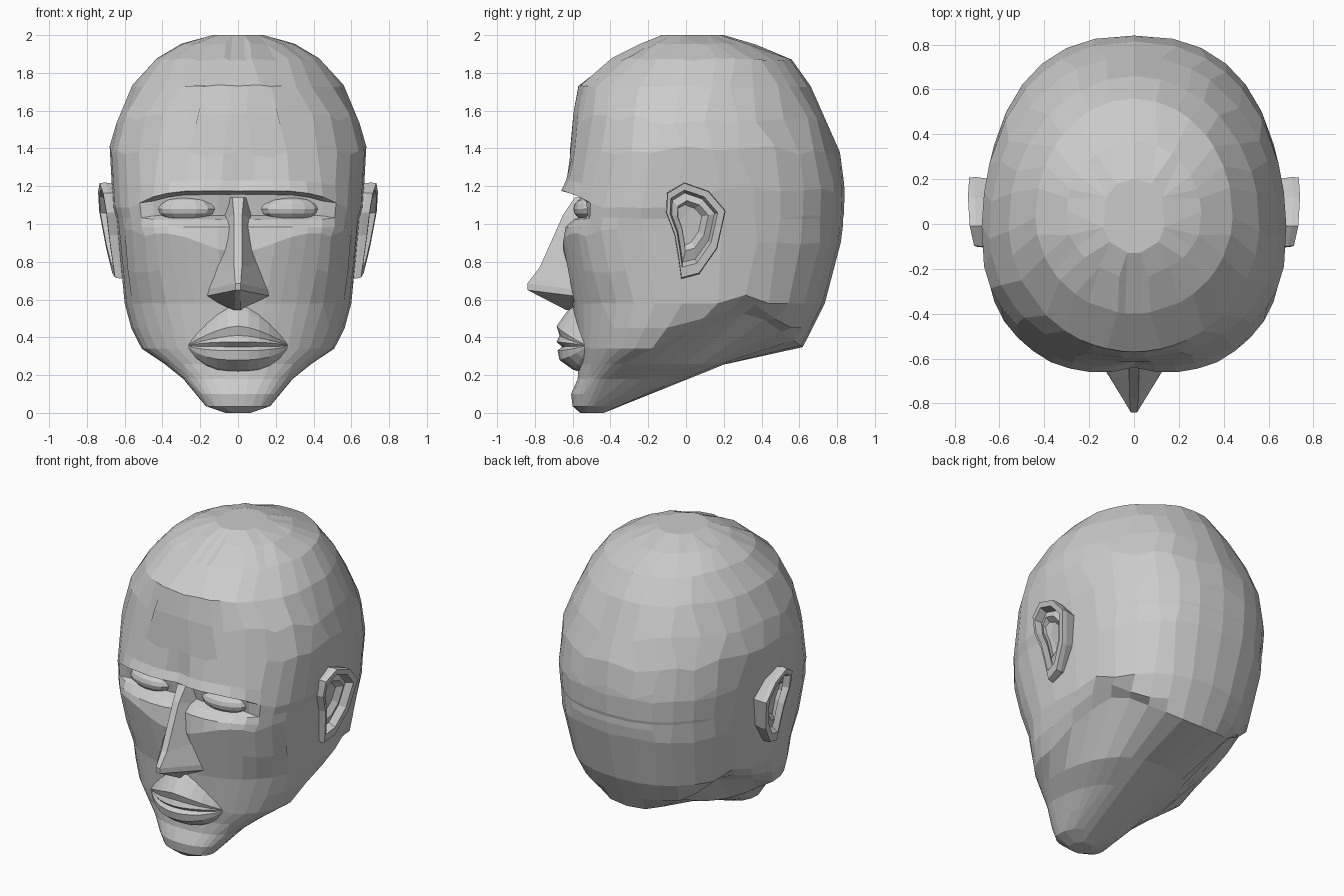
import bpy, bmesh, random
from math import sin, cos, pi, exp

random.seed(7)


def loft(name, rings):
    """Closed skin over equal-length loops of points, capped at both ends."""
    bm = bmesh.new()
    vs = [[bm.verts.new(p) for p in ring] for ring in rings]
    n = len(vs[0])
    for a, b in zip(vs, vs[1:]):
        for i in range(n):
            j = (i + 1) % n
            bm.faces.new((a[i], a[j], b[j], b[i]))
    bm.faces.new(vs[0])
    bm.faces.new(vs[-1])
    bmesh.ops.remove_doubles(bm, verts=bm.verts, dist=0.0005)
    bmesh.ops.recalc_face_normals(bm, faces=bm.faces)
    me = bpy.data.meshes.new(name)
    bm.to_mesh(me)
    bm.free()
    ob = bpy.data.objects.new(name, me)
    bpy.context.collection.objects.link(ob)
    return ob


def lerp_path(path, v):
    for (a, fa), (b, fb) in zip(path, path[1:]):
        if a <= v <= b:
            return fa + (fb - fa) * (v - a) / (b - a)
    return -1


# Skull and jaw: z, front y, widest y, back y, half width, front roundness
ROWS = [
    (0.00, -0.56, -0.51, -0.43, 0.07, 0.9),
    (0.035, -0.60, -0.50, -0.34, 0.17, 0.9),
    (0.10, -0.61, -0.45, -0.19, 0.225, 0.9),
    (0.18, -0.575, -0.42, 0.00, 0.29, 0.9),
    (0.26, -0.57, -0.33, 0.22, 0.39, 0.9),
    (0.34, -0.58, -0.18, 0.62, 0.51, 0.9),
    (0.45, -0.59, -0.10, 0.67, 0.565, 0.9),
    (0.58, -0.60, -0.02, 0.735, 0.60, 0.86),
    (0.76, -0.635, -0.03, 0.78, 0.62, 0.77),
    (0.90, -0.66, -0.05, 0.82, 0.635, 0.71),
    (0.985, -0.645, -0.05, 0.83, 0.64, 0.70),
    (1.025, -0.60, -0.05, 0.83, 0.643, 0.71),
    (1.045, -0.55, -0.05, 0.835, 0.647, 0.72),
    (1.155, -0.57, -0.05, 0.84, 0.66, 0.74),
    (1.175, -0.67, -0.05, 0.84, 0.663, 0.75),
    (1.23, -0.645, -0.05, 0.835, 0.668, 0.80),
    (1.38, -0.615, -0.06, 0.815, 0.68, 0.88),
    (1.55, -0.60, -0.04, 0.75, 0.645, 0.96),
    (1.73, -0.57, 0.00, 0.66, 0.56, 1.0),
    (1.87, -0.40, 0.04, 0.56, 0.44, 1.0),
    (1.95, -0.24, 0.04, 0.37, 0.30, 1.0),
    (2.00, -0.13, 0.04, 0.20, 0.14, 1.0),
]
# jaw edge rising toward the back (y, z)
JAW = [(-0.45, 0.18), (-0.08, 0.40), (0.35, 0.54), (0.63, 0.34)]
# roundness of the back by height
BACK = [(0.0, 0.85), (0.6, 0.85), (0.9, 0.8), (1.2, 0.82), (1.65, 1.0), (2.0, 1.0)]
NF, NB = 10, 8
rings = []
for z, yf, ym, yb, w, pf in ROWS:
    half = []
    for i in range(NF + NB + 1):
        t = pi / 2 * (i / NF) ** 1.3 if i <= NF else pi / 2 * (1 + (i - NF) / NB)
        inner = 0 < i < NF + NB
        dz = 0
        # uneven facets
        if 1.3 < z < 1.98 and inner:
            t += random.uniform(-0.06, 0.06) * min(1, i / 4)
            dz = random.uniform(-0.035, 0.035) if z < 1.7 else random.uniform(-0.008, 0.008)
        elif 0.7 < z < 0.95 and i > 5 and inner:
            t += random.uniform(-0.05, 0.05)
            dz = random.uniform(-0.02, 0.02)
        front = t <= pi / 2
        p = pf if front else lerp_path(BACK, z)
        c = max(abs(cos(t)), 1e-6) ** p
        x = w * max(sin(t), 0) ** p
        y = ym - (ym - yf) * c if front else ym + (yb - ym) * c
        if front and 0.95 < z < 1.24:
            # sockets fade out toward the temples, brow arches down
            k = min(1, max(0, (x - 0.36) / 0.17))
            k = k * k * (3 - 2 * k)
            y += (ym - (ym + 0.65) * c - y) * k
            dz -= max(0, 1 - abs(z - 1.16) / 0.12) * 0.8 * max(0, min(x, 0.55) - 0.24) ** 2
        # cheekbones lift away from the nose
        if front and z == 0.90:
            dz -= 0.05 * cos(8 * min(x, 0.4))
        if front and 0.6 < z < 1.3:
            y += 0.03 * exp(-(x / 0.09) ** 2)
        z2 = z + dz
        if 0.3 < z < 0.7:
            z2 = max(z2, lerp_path(JAW, y) + (z - 0.34) * 0.4)
        half.append((x, y, z2))
    rings.append(half + [(-x, y, zz) for x, y, zz in half[-2:0:-1]])
head = loft("head", rings)
m = head.modifiers.new("thin_out", 'DECIMATE')
m.ratio = 0.75
m.use_symmetry = True
m.symmetry_axis = 'X'
m = head.modifiers.new("merge_flat", 'DECIMATE')
m.decimate_type = 'DISSOLVE'
m.angle_limit = 0.08

# Nose: base half width, base y, ridge half width, ridge y, base z, ridge z
NOSE = [
    (0.06, -0.48, 0.030, -0.59, 1.14, 1.14),
    (0.075, -0.54, 0.022, -0.65, 1.02, 1.05),
    (0.125, -0.58, 0.020, -0.775, 0.80, 0.77),
    (0.175, -0.57, 0.014, -0.84, 0.65, 0.685),
    (0.185, -0.56, 0.014, -0.838, 0.615, 0.65),
    (0.03, -0.56, 0.015, -0.635, 0.54, 0.545),
]
loft("nose", [[(-b, by, bz), (-r, ry, rz), (r, ry, rz), (b, by, bz)]
              for b, by, r, ry, bz, rz in NOSE])

# Mouth: centre profile (y, z) tapering to the corners
MOUTH = [(-0.45, 0.58), (-0.57, 0.60), (-0.62, 0.55), (-0.685, 0.46),
         (-0.67, 0.41), (-0.685, 0.375), (-0.655, 0.35), (-0.68, 0.33),
         (-0.67, 0.28), (-0.60, 0.23), (-0.54, 0.21), (-0.45, 0.23)]
CY, CZ, CX = -0.525, 0.355, 0.275
rings = []
for k in range(-5, 6):
    u = abs(k) / 5
    ring = []
    for y, z in MOUTH:
        e = 1.6 if z > 0.4 else 3
        ring.append((CX * k / 5, CY + (y - CY) * (1 - u ** 2), CZ + (z - CZ) * (1 - u ** e)))
    rings.append(ring)
loft("mouth", rings)

# Ears: side outline (y, z), rim rolled into a hollow bowl
EAR = [(-0.01, 1.22), (-0.10, 1.165), (-0.105, 1.06), (-0.06, 0.94), (-0.04, 0.82),
       (-0.025, 0.71), (0.07, 0.735), (0.165, 0.87), (0.21, 1.07), (0.12, 1.175)]
STEPS = [(0.92, -0.12, 0.03), (1.0, -0.03, 0.03), (0.98, 0.0, 0.03), (0.80, 0.0, 0.0),
         (0.72, -0.045, 0.0), (0.52, -0.03, 0.02), (0.40, -0.06, 0.0)]


def ear(name, side):
    rings = []
    for s, dx, cy in STEPS:
        ring = []
        for y, z in EAR:
            y, z = cy + (y - cy) * s, 1.02 + (z - 1.02) * s
            x = 0.702 + 0.16 * (z - 0.98) + 0.12 * (y - 0.05) + dx
            ring.append((side * x, y, z))
        rings.append(ring)
    loft(name, rings)


# Eyes: flattened faceted balls following the curve of the face
def eye(name, side):
    bpy.ops.mesh.primitive_uv_sphere_add(segments=14, ring_count=8, radius=1,
                                         location=(side * 0.275, -0.51, 1.08),
                                         rotation=(0, 0, side * 0.15))
    ob = bpy.context.object
    ob.name = name
    ob.scale = (0.16, 0.085, 0.065)


for label, side in (("right", 1), ("left", -1)):
    ear("ear_" + label, side)
    eye("eye_" + label, side)
